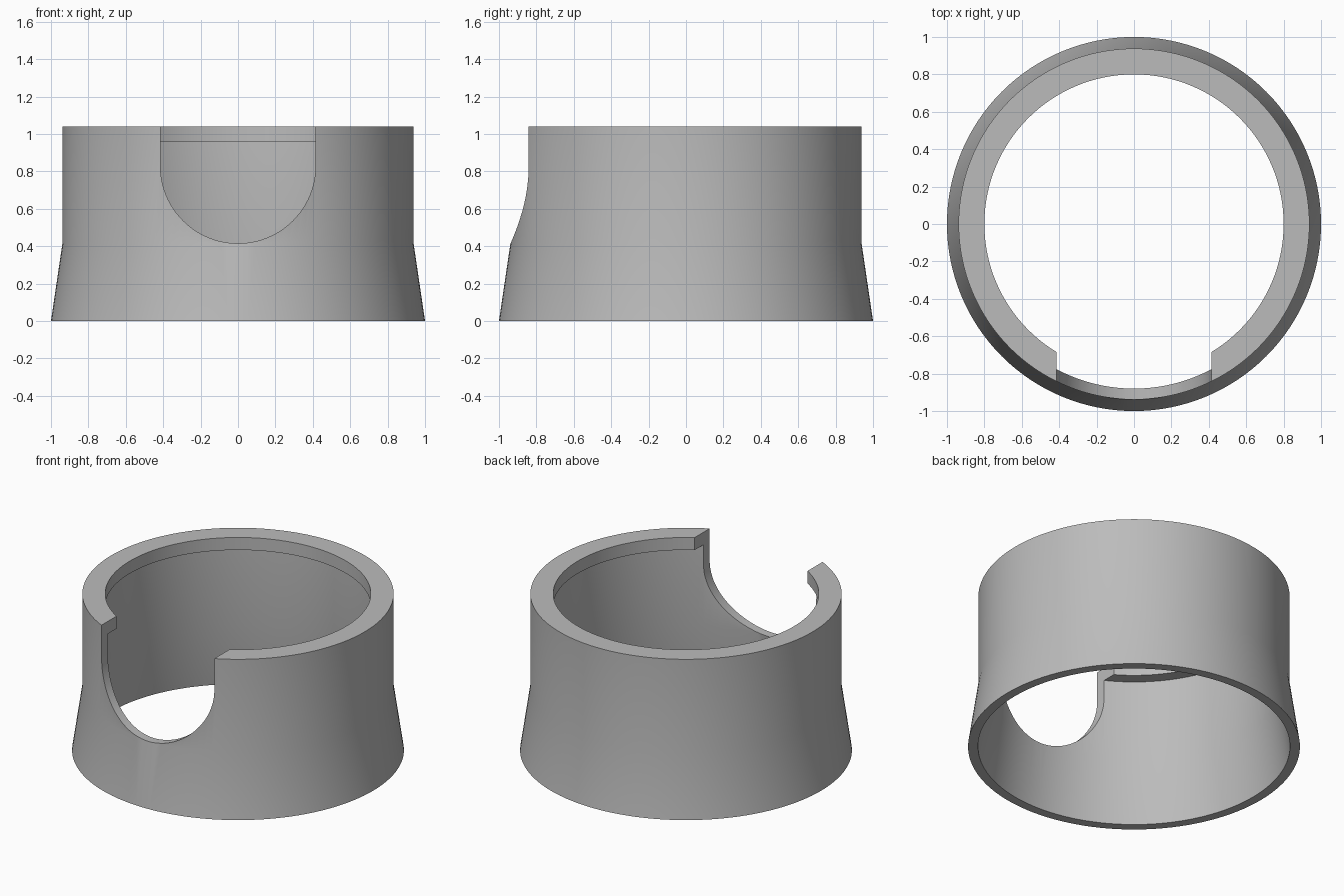
import bpy, bmesh, math
from mathutils import Matrix, Vector

SEGMENTS = 128
HEIGHT = 1.04
SLOT_RADIUS = 0.415

cube = bpy.data.objects.get("Cube")
if cube:
    bpy.data.objects.remove(cube, do_unlink=True)

grey = bpy.data.materials.new("plain_grey")
grey.use_nodes = True
colour = (0.5, 0.5, 0.5, 1)
grey.diffuse_color = colour
grey.node_tree.nodes["Principled BSDF"].inputs["Base Color"].default_value = colour


def make_object(name, bm):
    bmesh.ops.recalc_face_normals(bm, faces=bm.faces)
    mesh = bpy.data.meshes.new(name)
    bm.to_mesh(mesh)
    bm.free()
    mesh.materials.append(grey)
    obj = bpy.data.objects.new(name, mesh)
    bpy.context.collection.objects.link(obj)
    return obj


# Collar wall: closed (radius, height) section turned around z
section = [(1.0, 0), (0.938, 0.42), (0.938, HEIGHT), (0.80, HEIGHT),
           (0.80, 0.957), (0.88, 0.957), (0.88, 0.42), (0.94, 0)]
bm = bmesh.new()
rings = []
for i in range(SEGMENTS):
    spin = Matrix.Rotation(math.tau * i / SEGMENTS, 3, "Z")
    rings.append([bm.verts.new(spin @ Vector((r, 0, z))) for r, z in section])
for i, ring in enumerate(rings):
    following = rings[(i + 1) % SEGMENTS]
    for j in range(len(section)):
        k = (j + 1) % len(section)
        bm.faces.new((ring[j], following[j], following[k], ring[k]))
collar = make_object("collar", bm)

# Cutter for the round-bottomed slot in the front wall
bm = bmesh.new()
centre_z = 2 * SLOT_RADIUS
outline = [(SLOT_RADIUS, HEIGHT + 0.2), (-SLOT_RADIUS, HEIGHT + 0.2)]
for i in range(49):
    a = math.pi * (1 + i / 48)
    outline.append((SLOT_RADIUS * math.cos(a), centre_z + SLOT_RADIUS * math.sin(a)))
face = bm.faces.new([bm.verts.new((x, -1.2, z)) for x, z in outline])
extruded = bmesh.ops.extrude_face_region(bm, geom=[face])["geom"]
bmesh.ops.translate(bm, vec=(0, 1.0, 0),
                    verts=[v for v in extruded if isinstance(v, bmesh.types.BMVert)])
cutter = make_object("slot_cutter", bm)
cutter.hide_render = True

# Cut the slot, then discard the cutter
cut = collar.modifiers.new("slot", "BOOLEAN")
cut.operation = "DIFFERENCE"
cut.solver = "EXACT"
cut.object = cutter
bpy.ops.object.select_all(action="DESELECT")
collar.select_set(True)
bpy.context.view_layer.objects.active = collar
bpy.ops.object.modifier_apply(modifier=cut.name)
bpy.data.objects.remove(cutter, do_unlink=True)

# Smooth round walls with crisp rims
bpy.ops.object.shade_smooth_by_angle(angle=math.radians(30))
